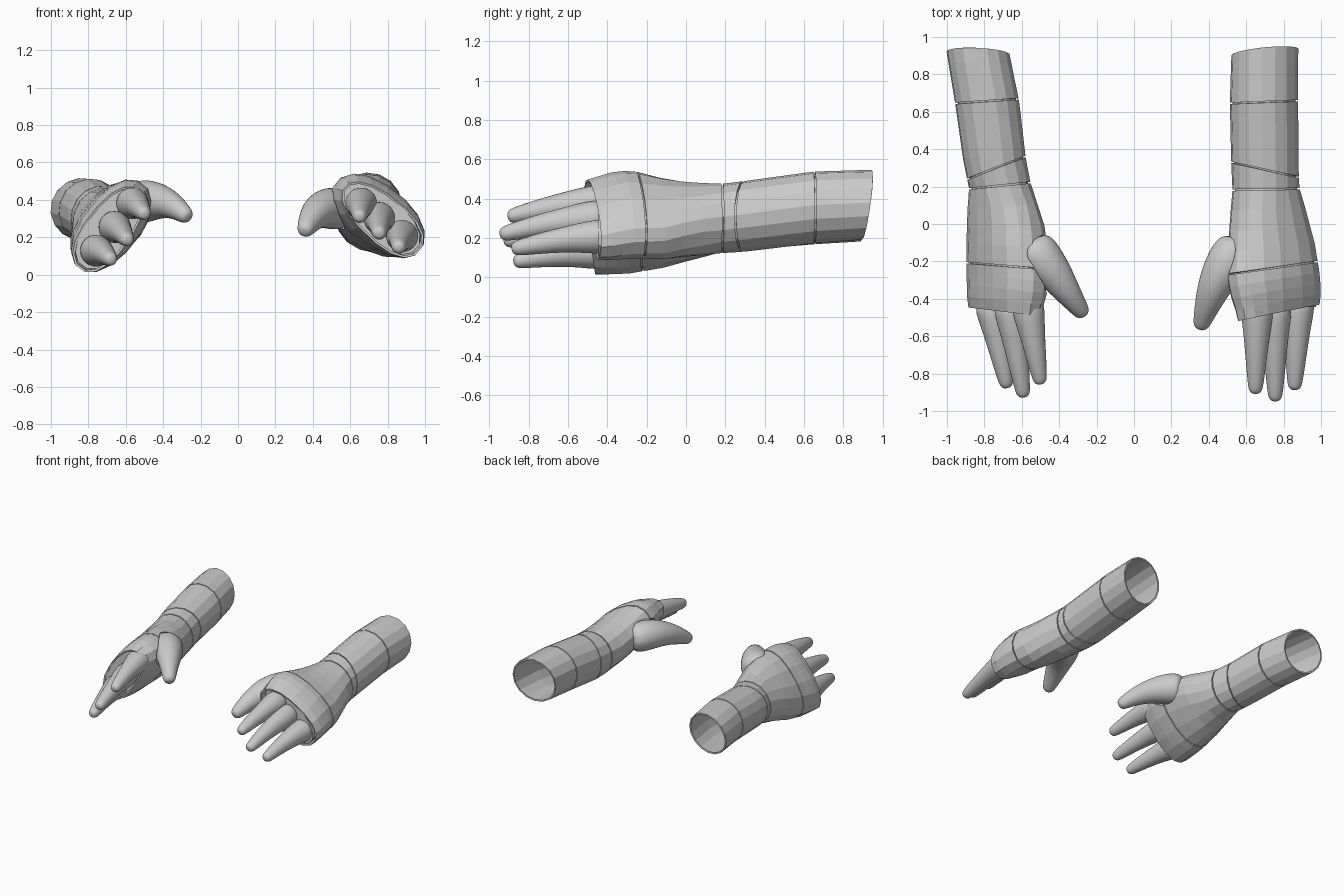
import bpy, bmesh, math
from mathutils import Vector

if "Cube" in bpy.data.objects:
    bpy.data.objects.remove(bpy.data.objects["Cube"])

grey = bpy.data.materials.new("plain_grey")
grey.use_nodes = True
grey.diffuse_color = (0.6, 0.6, 0.6, 1)
grey.node_tree.nodes["Principled BSDF"].inputs["Base Color"].default_value = (0.6, 0.6, 0.6, 1)
SIDES = 16


def loft(name, rings, cap_start=False, cap_end=False, fix_normals=False):
    """Skin a list of rings of points into one object."""
    bm = bmesh.new()
    rows = [[bm.verts.new(p) for p in ring] for ring in rings]
    n = len(rows[0])
    for a, b in zip(rows, rows[1:]):
        for j in range(n):
            k = (j + 1) % n
            bm.faces.new((a[j], a[k], b[k], b[j]))
    if cap_start:
        bm.faces.new(rows[0])
    if cap_end:
        bm.faces.new(rows[-1])
    if fix_normals:
        bmesh.ops.recalc_face_normals(bm, faces=bm.faces)
    mesh = bpy.data.meshes.new(name)
    bm.to_mesh(mesh)
    bm.free()
    mesh.materials.append(grey)
    obj = bpy.data.objects.new(name, mesh)
    bpy.context.collection.objects.link(obj)
    return obj


def section(profile, y):
    """Interpolated (x, z, long radius, short radius, tilt) at depth y."""
    for p, q in zip(profile, profile[1:]):
        if q[0] <= y <= p[0]:
            t = (p[0] - y) / (p[0] - q[0])
            return [a + (b - a) * t for a, b in zip(p[1:], q[1:])]
    return list((profile[0] if y > profile[0][0] else profile[-1])[1:])


def arm_ring(profile, y, skew=0.0, lean=0.0, scale=1.0):
    """Tilted, slightly boxy oval; skew slants it across the arm, lean by height."""
    cx, cz = section(profile, y)[:2]
    pts = []
    for j in range(SIDES):
        ang = 2 * math.pi * (j + 0.5) / SIDES

        def place(depth):
            x, z, a, b, tilt = section(profile, depth)
            box = 0.88 if a > 1.2 * b else 1.0
            c, s = math.cos(ang), math.sin(ang)
            u = a * scale * math.copysign(abs(c) ** box, c)
            v = b * scale * math.copysign(abs(s) ** box, s)
            r = math.radians(tilt)
            return x + u * math.cos(r) - v * math.sin(r), z + u * math.sin(r) + v * math.cos(r)

        px, pz = place(y)
        depth = y + skew * (px - cx) + lean * (pz - cz)
        x, z = place(depth)
        pts.append((x, depth, z))
    return pts


def shell(name, profile, start, end, rows):
    """Hollow faceted band between two slanted edges, each (y, skew, lean)."""
    rings = []
    for i in range(rows + 1):
        t = i / rows
        rings.append(arm_ring(profile, *(a + (b - a) * t for a, b in zip(start, end))))
    obj = loft(name, rings)
    mod = obj.modifiers.new("Thickness", "SOLIDIFY")
    mod.thickness, mod.offset = 0.012, -1
    return obj


def digit(name, path, grow=0.0):
    """Rounded tube along points (x, y, z, radius) with a domed tip."""
    pts = [Vector(p[:3]) for p in path]
    radii = [p[3] + grow for p in path]
    tip_dir = (pts[-1] - pts[-2]).normalized()
    last, r = pts[-1], radii[-1]
    for along, shrink in ((0.55, 0.85), (0.95, 0.45)):
        pts.append(last + tip_dir * r * along)
        radii.append(r * shrink)
    rings = []
    for i, p in enumerate(pts):
        d = (pts[min(i + 1, len(pts) - 1)] - pts[max(i - 1, 0)]).normalized()
        u = d.cross(Vector((0, 0, 1))).normalized()
        v = u.cross(d)
        rings.append([p + (u * math.cos(k * math.pi / 5) + v * math.sin(k * math.pi / 5)) * radii[i] * 1.03
                      for k in range(10)])
    obj = loft(name, rings, True, True, True)
    obj.modifiers.new("Round", "SUBSURF").levels = 2
    obj.modifiers["Round"].render_levels = 2
    obj.data.polygons.foreach_set("use_smooth", [True] * len(obj.data.polygons))
    return obj


# Arm outlines: y, centre x, centre z, long radius, short radius, tilt
left = [(0.93, 0.70, 0.37, 0.18, 0.175, -30), (0.65, 0.695, 0.355, 0.183, 0.183, -30),
        (0.3, 0.70, 0.31, 0.18, 0.18, -30), (0.2, 0.705, 0.30, 0.18, 0.175, -30),
        (0.05, 0.72, 0.295, 0.21, 0.165, -30), (-0.1, 0.735, 0.295, 0.25, 0.165, -35),
        (-0.28, 0.745, 0.32, 0.285, 0.16, -38), (-0.38, 0.757, 0.31, 0.283, 0.15, -40),
        (-0.5, 0.77, 0.295, 0.265, 0.115, -42)]
right = [(0.92, -0.835, 0.35, 0.17, 0.165, 40), (0.65, -0.785, 0.34, 0.173, 0.173, 40),
         (0.3, -0.74, 0.305, 0.168, 0.168, 40), (0.2, -0.715, 0.295, 0.17, 0.165, 40),
         (0.05, -0.69, 0.285, 0.21, 0.165, 40), (-0.1, -0.68, 0.275, 0.25, 0.165, 48),
         (-0.28, -0.675, 0.265, 0.28, 0.155, 52), (-0.38, -0.68, 0.258, 0.28, 0.148, 53),
         (-0.49, -0.69, 0.24, 0.265, 0.118, 54)]

# Slanted edges (y, skew, lean) of the bands, from elbow to knuckles
edges = {
    "left": [(0.92, 0.1, 0.14), (0.652, 0.04, 0), (0.29, -0.22, 0),
             (0.185, 0.02, 0), (-0.235, 0.14, 0), (-0.475, 0.2, 0)],
    "right": [(0.915, -0.05, 0.16), (0.657, 0.07, 0), (0.3, 0.36, 0),
              (0.205, 0.1, 0), (-0.225, -0.08, 0), (-0.47, -0.12, 0)]}

thumbs = {
    "left": [(0.57, -0.08, 0.34, 0.105), (0.50, -0.2, 0.36, 0.122), (0.43, -0.33, 0.345, 0.095),
             (0.39, -0.44, 0.295, 0.07), (0.365, -0.52, 0.25, 0.05)],
    "right": [(-0.56, -0.09, 0.38, 0.11), (-0.50, -0.18, 0.395, 0.122), (-0.42, -0.27, 0.395, 0.098),
              (-0.345, -0.38, 0.37, 0.07), (-0.29, -0.455, 0.325, 0.05)]}

# Each finger: knuckle point, tip point
fingers = {
    "left": [((0.66, -0.40, 0.385), (0.65, -0.87, 0.315)), ((0.755, -0.40, 0.31), (0.755, -0.91, 0.225)),
             ((0.88, -0.38, 0.21), (0.86, -0.85, 0.15))],
    "right": [((-0.575, -0.40, 0.385), (-0.505, -0.82, 0.33)), ((-0.67, -0.40, 0.26), (-0.595, -0.89, 0.19)),
              ((-0.77, -0.40, 0.13), (-0.685, -0.84, 0.085))]}

bands = ["upper_sleeve", "lower_sleeve", "wrist_band", "hand_wrap", "knuckle_guard"]
GAP = 0.004

for side, profile in (("left", left), ("right", right)):
    # Layered bands with narrow seams between them
    e = edges[side]
    parts = {}
    for i, band in enumerate(bands):
        start = (e[i][0] - (GAP if i else 0), *e[i][1:])
        end = (e[i + 1][0] + (GAP if i < 4 else 0), *e[i + 1][1:])
        rows = 1 if band == "wrist_band" else 4
        parts[band] = shell(f"{side}_{band}", profile, start, end, rows)

    # Inner lining, closed at the knuckles to form the palm
    depths = [0.69, 0.64, 0.3, 0.2, 0.05, -0.1, -0.28, -0.38, -0.445]
    lining = [arm_ring(profile, y, scale=0.92) for y in depths]
    loft(f"{side}_lining", lining, cap_end=True)

    # Thumb and its opening in the glove
    digit(f"{side}_thumb", thumbs[side])
    cutter = digit(f"{side}_thumb_cutter", thumbs[side], 0.01)
    cutter.hide_render = True
    cutter.hide_set(True)
    for band in ("hand_wrap", "knuckle_guard"):
        mod = parts[band].modifiers.new("Thumb opening", "BOOLEAN")
        mod.operation, mod.object, mod.solver = "DIFFERENCE", cutter, "EXACT"

    # Three fingers, broad at the knuckle and tapering to round tips
    for name, (base, tip) in zip(("index", "middle", "little"), fingers[side]):
        a, b = Vector(base), Vector(tip)
        path = []
        for t, r in ((0, 0.092), (0.2, 0.088), (0.4, 0.073), (0.65, 0.06), (0.85, 0.05), (1, 0.041)):
            p = a.lerp(b, t) + Vector((0, 0, 0.012 * math.sin(math.pi * t)))
            path.append((*p, r))
        digit(f"{side}_{name}_finger", path)
